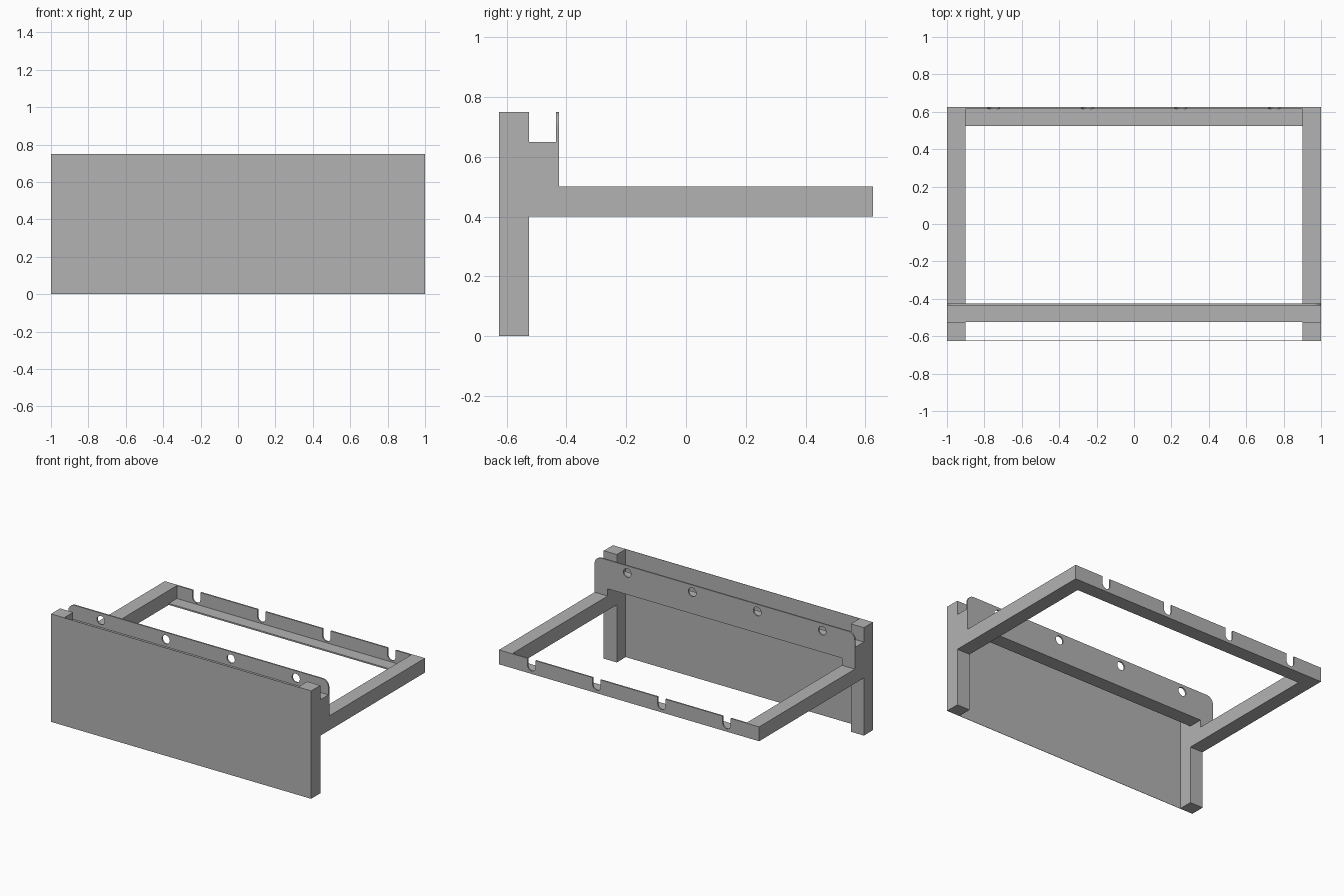
import bpy, bmesh, math
from mathutils import Matrix

cube = bpy.data.objects.get("Cube")
if cube:
    bpy.data.objects.remove(cube, do_unlink=True)

grey = bpy.data.materials.new("plain grey")
grey.use_nodes = True
GREY = (0.45, 0.45, 0.45, 1)
grey.diffuse_color = GREY
grey.node_tree.nodes["Principled BSDF"].inputs["Base Color"].default_value = GREY


def finish(name, bm):
    bmesh.ops.recalc_face_normals(bm, faces=bm.faces[:])
    mesh = bpy.data.meshes.new(name)
    bm.to_mesh(mesh)
    bm.free()
    mesh.materials.append(grey)
    obj = bpy.data.objects.new(name, mesh)
    bpy.context.collection.objects.link(obj)
    return obj


def extrude(name, points, vec):
    """Solid made by sweeping a closed outline along a vector."""
    bm = bmesh.new()
    face = bm.faces.new([bm.verts.new(p) for p in points])
    new = bmesh.ops.extrude_face_region(bm, geom=[face])["geom"]
    bmesh.ops.translate(bm, vec=vec, verts=[v for v in new if isinstance(v, bmesh.types.BMVert)])
    return finish(name, bm)


def box(name, x0, x1, y0, y1, z0, z1):
    return extrude(name, [(x0, y0, z0), (x1, y0, z0), (x1, y1, z0), (x0, y1, z0)], (0, 0, z1 - z0))


def arc(cx, cz, r, start, end, y, steps=8):
    angles = [math.radians(start + (end - start) * i / steps) for i in range(steps + 1)]
    return [(cx + r * math.cos(a), y, cz + r * math.sin(a)) for a in angles]


def cut(target, cutter):
    mod = target.modifiers.new("cut", 'BOOLEAN')
    mod.operation = 'DIFFERENCE'
    mod.solver = 'EXACT'
    mod.object = cutter
    bpy.context.view_layer.objects.active = target
    bpy.ops.object.modifier_apply(modifier=mod.name)
    bpy.data.objects.remove(cutter, do_unlink=True)


SLOTS = (-0.75, -0.25, 0.25, 0.75)
HOLE_R = 0.03

# Side frames: leg, bracket and arm in one outline, mirrored across x
side_profile = [(-0.623, 0), (-0.525, 0), (-0.525, 0.4), (0.625, 0.4), (0.625, 0.5),
                (-0.425, 0.5), (-0.425, 0.65), (-0.525, 0.65), (-0.525, 0.75), (-0.623, 0.75)]
side = extrude("side_frames", [(0.9, y, z) for y, z in side_profile], (0.1, 0, 0))
side.modifiers.new("mirror", 'MIRROR')

# Thin front panel
box("front_panel", -1, 1, -0.625, -0.623, 0, 0.75)

# Front cross bar between the brackets
box("front_rail", -0.9, 0.9, -0.525, -0.425, 0.55, 0.65)

# Upright lip on the front bar, rounded top corners, row of round holes
y = -0.435
outline = [(-1, y, 0.65), (1, y, 0.65)]
outline += arc(0.95, 0.7, 0.05, 0, 90, y) + arc(-0.95, 0.7, 0.05, 90, 180, y)
lip = extrude("front_lip", outline, (0, 0.01, 0))
for x in SLOTS:
    hole = arc(x, 0.7, HOLE_R, 0, 345, y - 0.02, 23)
    cut(lip, extrude("hole_cutter", hole, (0, 0.05, 0)))

# Rear angle rail: thin flange and a notched upright
box("rear_flange", -0.9, 0.9, 0.525, 0.615, 0.4, 0.41)
rear = box("rear_upright", -0.9, 0.9, 0.615, 0.625, 0.4, 0.5)
for x in SLOTS:
    notch = arc(x, 0.45, HOLE_R, 180, 360, 0.6, 12)
    notch += [(x + HOLE_R, 0.6, 0.55), (x - HOLE_R, 0.6, 0.55)]
    cut(rear, extrude("notch_cutter", notch, (0, 0.05, 0)))
